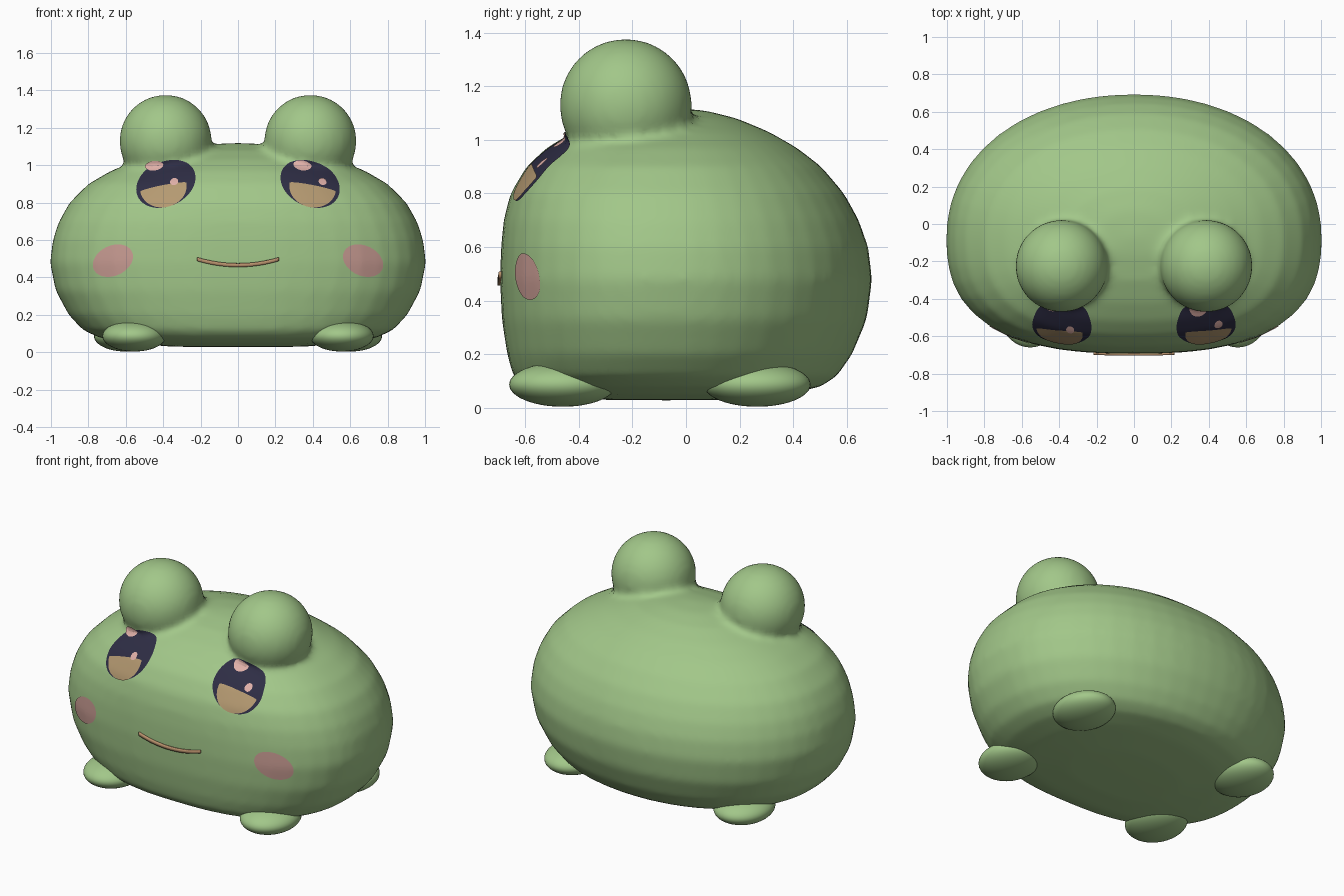
import bpy, bmesh
from math import sin, cos, pi, radians
from mathutils import Vector, Matrix
from mathutils.bvhtree import BVHTree

if "Cube" in bpy.data.objects:
    bpy.data.objects.remove(bpy.data.objects["Cube"])


def material(name, r, g, b):
    m = bpy.data.materials.new(name)
    m.use_nodes = True
    m.diffuse_color = (r, g, b, 1)
    m.node_tree.nodes["Principled BSDF"].inputs["Base Color"].default_value = (r, g, b, 1)
    return m


GREEN = material("soft green", .36, .57, .25)
NAVY = material("dark navy", .027, .026, .058)
TAN = material("amber tan", .46, .32, .165)
PINK = material("cheek pink", .58, .33, .29)
SHINE = material("pale pink", .74, .43, .39)
BROWN = material("mouth brown", .48, .28, .15)


def make(name, bm, mat):
    me = bpy.data.meshes.new(name)
    bm.to_mesh(me)
    bm.free()
    me.materials.append(mat)
    me.shade_smooth()
    ob = bpy.data.objects.new(name, me)
    bpy.context.collection.objects.link(ob)
    return ob


# Body: stacked rounded rings (height, half width, front y, back y)
RINGS = [(.03, .35, -.32, .15), (.05, .6, -.51, .38), (.08, .745, -.61, .505),
         (.12, .83, -.645, .565), (.2, .905, -.667, .62), (.33, .975, -.687, .675),
         (.48, 1.005, -.694, .695), (.6, .99, -.69, .68), (.7, .957, -.68, .645),
         (.8, .9, -.655, .59), (.9, .8, -.595, .505), (.97, .68, -.52, .415),
         (1.03, .53, -.42, .31), (1.08, .36, -.3, .19), (1.11, .19, -.17, .07)]
MID, SEG = -.07, 48


def ring_point(i, z, w, front, back):
    a = 2 * pi * i / SEG
    c, s = cos(a), sin(a)
    n, depth = (2.6, MID - front) if s < 0 else (2.1, back - MID)
    k = (abs(c) ** n + abs(s) ** n) ** (-1 / n)
    return (w * c * k, MID + depth * s * k, z)


bm = bmesh.new()
loops = [[bm.verts.new(ring_point(i, *r)) for i in range(SEG)] for r in RINGS]
for lo, hi in zip(loops, loops[1:]):
    for i in range(SEG):
        j = (i + 1) % SEG
        bm.faces.new((lo[i], lo[j], hi[j], hi[i]))
for loop, z in ((loops[0][::-1], .028), (loops[-1], 1.12)):
    tip = bm.verts.new((0, MID, z))
    for i in range(SEG):
        bm.faces.new((loop[i], loop[(i + 1) % SEG], tip))
bmesh.ops.subdivide_edges(bm, edges=bm.edges[:], cuts=1, use_grid_fill=True, smooth=.6)

# Eye bulges, fused into the body with a soft fillet
for s in (-1, 1):
    bmesh.ops.create_uvsphere(bm, u_segments=48, v_segments=32, radius=.247,
                              matrix=Matrix.Translation((s * .387, -.225, 1.13)))
body = make("body", bm, GREEN)
remesh = body.modifiers.new("Fuse", 'REMESH')
remesh.mode = 'VOXEL'
remesh.voxel_size = .02
remesh.use_smooth_shade = True
soften = body.modifiers.new("Soften", 'SMOOTH')
soften.factor = .5
soften.iterations = 10

# Feet
for label, x, y in (("front", .555, -.46), ("back", .6, .265)):
    for side, s in (("left", 1), ("right", -1)):
        bm = bmesh.new()
        bmesh.ops.create_uvsphere(bm, u_segments=40, v_segments=24, radius=1)
        bmesh.ops.scale(bm, vec=(.17, .2, .083), verts=bm.verts)
        bmesh.ops.translate(bm, vec=(s * x, y, .087), verts=bm.verts)
        make(f"{label}_{side}_foot", bm, GREEN)

# Face details are thin patches laid onto the front of the body
bpy.context.view_layer.update()
surface = BVHTree.FromObject(body, bpy.context.evaluated_depsgraph_get())


def patch(name, shape, mat, lift, nu=48, nv=8):
    """Lay a grid shape(u, v) -> (x, z) on the body, raised by lift."""
    bm = bmesh.new()
    rows = []
    for b in range(nv + 1):
        row = []
        for a in range(nu + 1):
            x, z = shape(a / nu, b / nv)
            hit, normal, _, _ = surface.ray_cast(Vector((x, -2, z)), Vector((0, 1, 0)))
            row.append(bm.verts.new(hit + normal * lift))
        rows.append(row)
    for r0, r1 in zip(rows, rows[1:]):
        for a in range(nu):
            bm.faces.new((r0[a], r1[a], r1[a + 1], r0[a + 1]))
    bmesh.ops.remove_doubles(bm, verts=bm.verts, dist=1e-5)
    for f in bm.faces:
        f.normal_update()
        if f.normal.y > 0:
            f.normal_flip()
    return make(name, bm, mat)


def oval(cx, cz, rx, up, down, tilt):
    """Tilted oval with separate upper and lower heights."""
    t = radians(tilt)

    def shape(u, v):
        a = 2 * pi * u
        x = rx * v * cos(a)
        z = (up if sin(a) > 0 else down) * v * sin(a)
        return cx + x * cos(t) - z * sin(t), cz + x * sin(t) + z * cos(t)
    return shape


for side, s in (("left", 1), ("right", -1)):
    patch(f"{side}_eye", oval(s * .385, .9, .165, .12, .12, -25 * s), NAVY, .004, 64, 12)
    patch(f"{side}_iris", oval(s * .398, .878, .125, .012, .105, -11 * s), TAN, .007)
    patch(f"{side}_cheek", oval(s * .667, .49, .112, .08, .08, -25 * s), PINK, .004)
    # Highlights sit on the same side of both eyes
    c = s * .395 - .003
    patch(f"{side}_large_highlight", oval(c - .048, .996, .048, .03, .03, -8 * s),
          SHINE, .008, 32, 5)
    patch(f"{side}_small_highlight", oval(c + .058, .907, .022, .018, .018, -20 * s),
          SHINE, .009, 24, 4)

# Mouth: a shallow curved strip
mouth = patch("mouth", lambda u, v: (.435 * (u - .5), .456 + .032 * (2 * u - 1) ** 2 + .02 * v),
              BROWN, .011, 32, 2)
solid = mouth.modifiers.new("Thickness", 'SOLIDIFY')
solid.thickness = .016
solid.offset = -1
